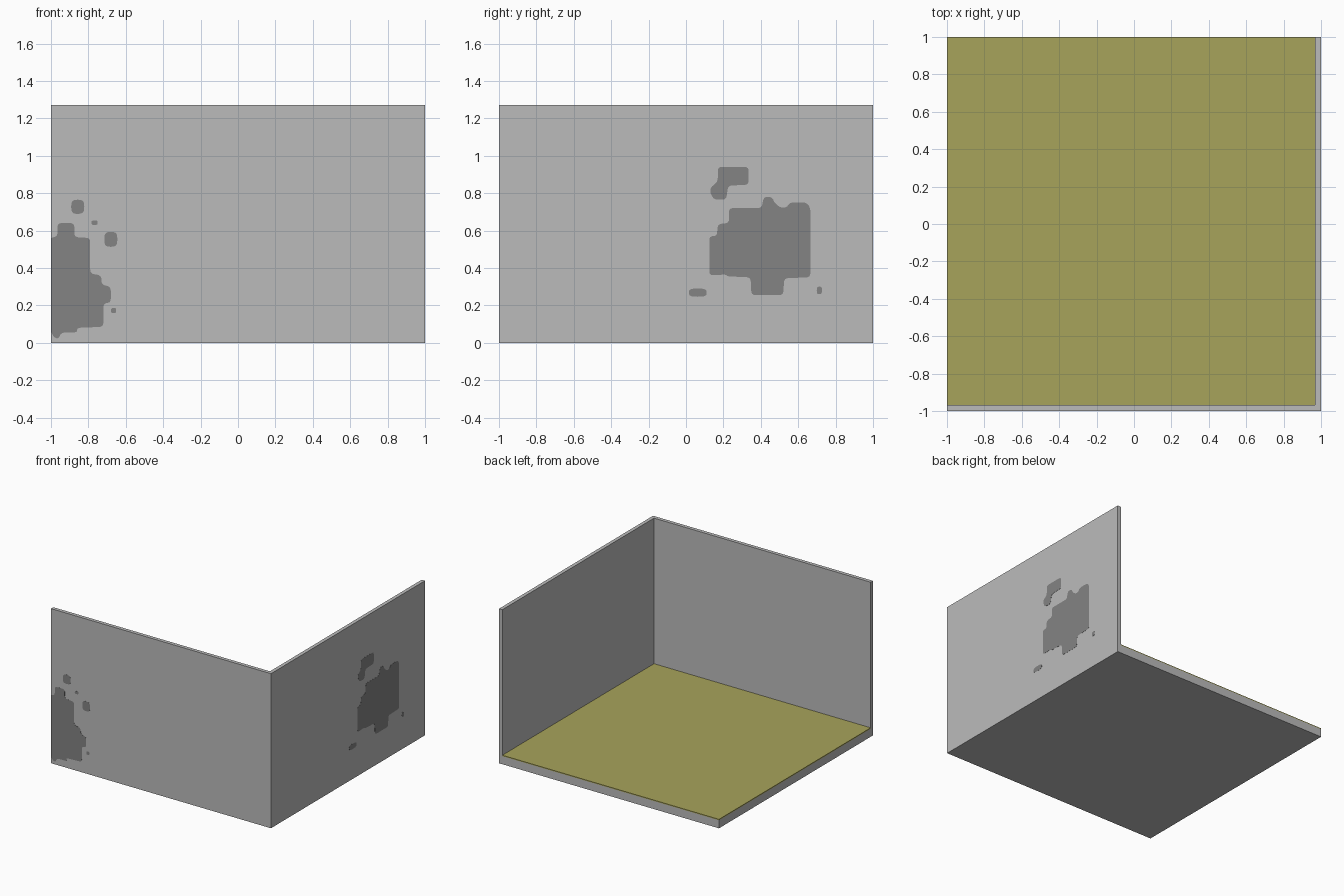
import bpy, bmesh, math
from mathutils import Vector

if "Cube" in bpy.data.objects:
    bpy.data.objects.remove(bpy.data.objects["Cube"])


def material(name, rgb):
    m = bpy.data.materials.new(name)
    m.diffuse_color = (*rgb, 1)
    m.use_nodes = True
    m.node_tree.nodes["Principled BSDF"].inputs["Base Color"].default_value = m.diffuse_color
    return m


GREY = material("plaster grey", (0.50, 0.50, 0.50))
DARK = material("worn patch grey", (0.227, 0.227, 0.227))
OLIVE = material("olive floor", (0.39, 0.366, 0.105))

T = 0.03        # wall thickness
H = 1.27        # wall height
SLAB = 0.066    # floor slab height
COVER = 0.008   # floor covering thickness
PROUD = 0.001   # how far the patches stand off the wall


def prism(name, loops, place, a, b, mat):
    """Extrude flat outlines from depth a to depth b; place maps (u, v, depth) to xyz."""
    bm = bmesh.new()
    for pts in loops:
        lo = [bm.verts.new(place(u, v, a)) for u, v in pts]
        hi = [bm.verts.new(place(u, v, b)) for u, v in pts]
        bm.faces.new(lo)
        bm.faces.new(hi)
        for i in range(len(pts)):
            j = (i + 1) % len(pts)
            bm.faces.new((lo[i], lo[j], hi[j], hi[i]))
    bmesh.ops.recalc_face_normals(bm, faces=bm.faces)
    me = bpy.data.meshes.new(name)
    bm.to_mesh(me)
    bm.free()
    me.materials.append(mat)
    ob = bpy.data.objects.new(name, me)
    bpy.context.collection.objects.link(ob)
    return ob


def rounded(pts, r=0.022):
    """Round the corners of an outline; corners on the wall end stay sharp."""
    out = []
    for i, p in enumerate(pts):
        p = Vector(p)
        if p.x <= -1:
            out.append(tuple(p))
            continue
        ends = []
        for q in (Vector(pts[i - 1]), Vector(pts[(i + 1) % len(pts)])):
            d = q - p
            ends.append(p + d.normalized() * min(r, d.length * 0.45))
        for k in range(5):
            t = k / 4
            out.append(tuple(ends[0] * (1 - t) ** 2 + p * 2 * t * (1 - t) + ends[1] * t ** 2))
    return out


def blob(u, v, ru, rv):
    """Small squarish spot."""
    out = []
    for k in range(20):
        a = math.tau * k / 20
        c, s = math.cos(a), math.sin(a)
        out.append((u + ru * math.copysign(abs(c) ** 0.65, c),
                    v + rv * math.copysign(abs(s) ** 0.65, s)))
    return out


def flat(u, v, d):
    return (u, v, d)


def on_front(u, v, d):
    return (u, -d, v)


def on_right(u, v, d):
    return (d, u, v)


# Two walls as one L-shaped prism
W = 1 - PROUD
prism("walls", [[(-1, -W), (W, -W), (W, 1), (W - T, 1), (W - T, -W + T), (-1, -W + T)]],
      flat, 0, H, GREY)

# Floor slab and its covering
floor = [(-1, -W + T), (W - T, -W + T), (W - T, 1), (-1, 1)]
prism("floor_slab", [floor], flat, 0, SLAB, GREY)
prism("floor_covering", [floor], flat, SLAB, SLAB + COVER, OLIVE)

# Worn patches on the front wall
front_main = [(-1, .56), (-.965, .57), (-.965, .64), (-.875, .64), (-.875, .565),
              (-.79, .56), (-.79, .37), (-.73, .36), (-.73, .31), (-.68, .30),
              (-.68, .215), (-.72, .21), (-.72, .085), (-.86, .08), (-.86, .055),
              (-.945, .055), (-.96, .02), (-.985, .03), (-1, .06)]
prism("front_wall_patches",
      [rounded(front_main), blob(-.857, .727, .035, .038), blob(-.68, .553, .035, .04),
       blob(-.767, .642, .017, .012), blob(-.665, .172, .014, .014)],
      on_front, W - 0.004, 1, DARK)

# Worn patches on the right wall
right_main = [(.125, .36), (.125, .57), (.165, .57), (.17, .635), (.23, .64), (.23, .72),
              (.405, .72), (.415, .78), (.46, .78), (.475, .745), (.51, .72), (.54, .725),
              (.555, .75), (.645, .75), (.665, .72), (.665, .35), (.525, .345), (.52, .255),
              (.35, .255), (.345, .35), (.22, .355), (.215, .365)]
right_top = [(.17, .94), (.335, .94), (.335, .845), (.225, .84), (.215, .765),
             (.15, .765), (.13, .80), (.13, .83), (.17, .86)]
prism("right_wall_patches",
      [rounded(right_main), rounded(right_top), blob(.063, .268, .048, .022),
       blob(.713, .28, .014, .02)],
      on_right, W - 0.004, 1, DARK)
